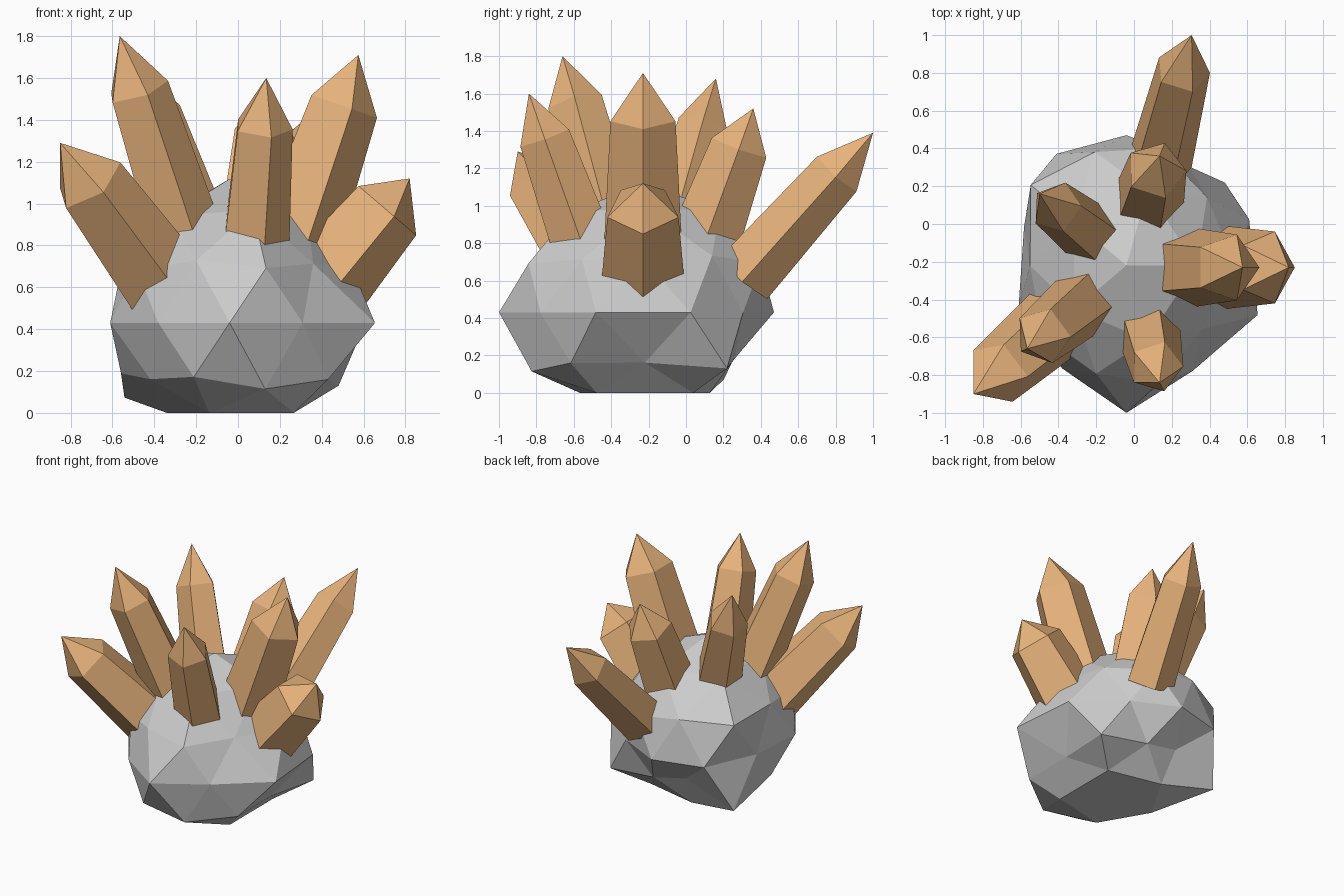
import bpy, bmesh, math
from mathutils import Vector

if "Cube" in bpy.data.objects:
    bpy.data.objects.remove(bpy.data.objects["Cube"])

# Rock: icosphere whose vertices are pushed in or out, with a flat underside
CENTRE = Vector((-0.04, -0.22, 0.43))
SCALE = Vector((1.0, 1.16, 0.93))
# radii per height level (unit sphere z), ordered by angle around z
RADII = {
    1.0: [0.74],
    0.851: [0.70, 0.69, 0.66, 0.65, 0.68],
    0.526: [0.62, 0.64, 0.60, 0.61, 0.58],
    0.447: [0.65, 0.63, 0.70, 0.61, 0.63],
    0.0: [0.683, 0.56, 0.595, 0.63, 0.57, 0.60, 0.58, 0.672, 0.595, 0.73],
    -0.447: [0.72, 0.47, 0.58, 0.62, 0.65],
    -0.526: [0.55, 0.51, 0.73, 0.55, 0.645],
    -0.851: [0.72, 0.60, 0.57, 0.60, 0.72],
    -1.0: [0.6],
}
bm = bmesh.new()
bmesh.ops.create_icosphere(bm, subdivisions=2, radius=1.0)
for v in bm.verts:
    d = v.co.normalized()
    level = min(RADII, key=lambda k: abs(k - d.z))
    ring = RADII[level]
    angle = (math.degrees(math.atan2(d.y, d.x)) + 1) % 360
    r = ring[int(angle // (360 / len(ring))) % len(ring)]
    v.co = CENTRE + d * SCALE * r
    v.co.z = max(v.co.z, 0.0)
mesh = bpy.data.meshes.new("rock")
bm.to_mesh(mesh)
bm.free()
bpy.context.collection.objects.link(bpy.data.objects.new("rock", mesh))

# Crystals: five-sided, slightly tapered prisms with pointed tips
amber = bpy.data.materials.new("amber")
amber.diffuse_color = (0.80, 0.45, 0.20, 1)
amber.use_nodes = True
amber.node_tree.nodes["Principled BSDF"].inputs["Base Color"].default_value = amber.diffuse_color


def crystal(name, base, tip, radius, point):
    base, tip = Vector(base), Vector(tip)
    axis = (tip - base).normalized()
    turn = Vector((0, 0, 1)).rotation_difference(axis)
    bm = bmesh.new()

    def ring(centre, r):
        return [bm.verts.new(centre + turn @ Vector(
            (r * math.cos(math.tau * i / 5), r * math.sin(math.tau * i / 5), 0)))
            for i in range(5)]

    low = ring(base - axis * 0.12, radius * 1.2)
    high = ring(tip - axis * point, radius)
    apex = bm.verts.new(tip)
    bm.faces.new(low[::-1])
    for i in range(5):
        j = (i + 1) % 5
        bm.faces.new((low[i], low[j], high[j], high[i]))
        bm.faces.new((high[i], high[j], apex))
    mesh = bpy.data.meshes.new(name)
    bm.to_mesh(mesh)
    bm.free()
    mesh.materials.append(amber)
    bpy.context.collection.objects.link(bpy.data.objects.new(name, mesh))


crystal("crystal_left_tall", (-0.30, -0.44, 0.97), (-0.565, -0.66, 1.80), 0.155, 0.28)
crystal("crystal_left_low", (-0.42, -0.53, 0.70), (-0.85, -0.90, 1.29), 0.18, 0.26)
crystal("crystal_front", (0.08, -0.59, 0.90), (0.135, -0.84, 1.60), 0.145, 0.25)
crystal("crystal_right_tall", (0.295, -0.23, 0.91), (0.575, -0.23, 1.71), 0.183, 0.254)
crystal("crystal_right_low", (0.43, -0.23, 0.664), (0.82, -0.23, 1.12), 0.20, 0.186)
crystal("crystal_back_left", (-0.26, -0.03, 1.00), (-0.50, 0.16, 1.68), 0.14, 0.28)
crystal("crystal_back_centre", (0.08, 0.15, 0.95), (0.135, 0.36, 1.52), 0.163, 0.22)
crystal("crystal_back_low", (0.15, 0.39, 0.71), (0.305, 1.00, 1.39), 0.148, 0.29)
